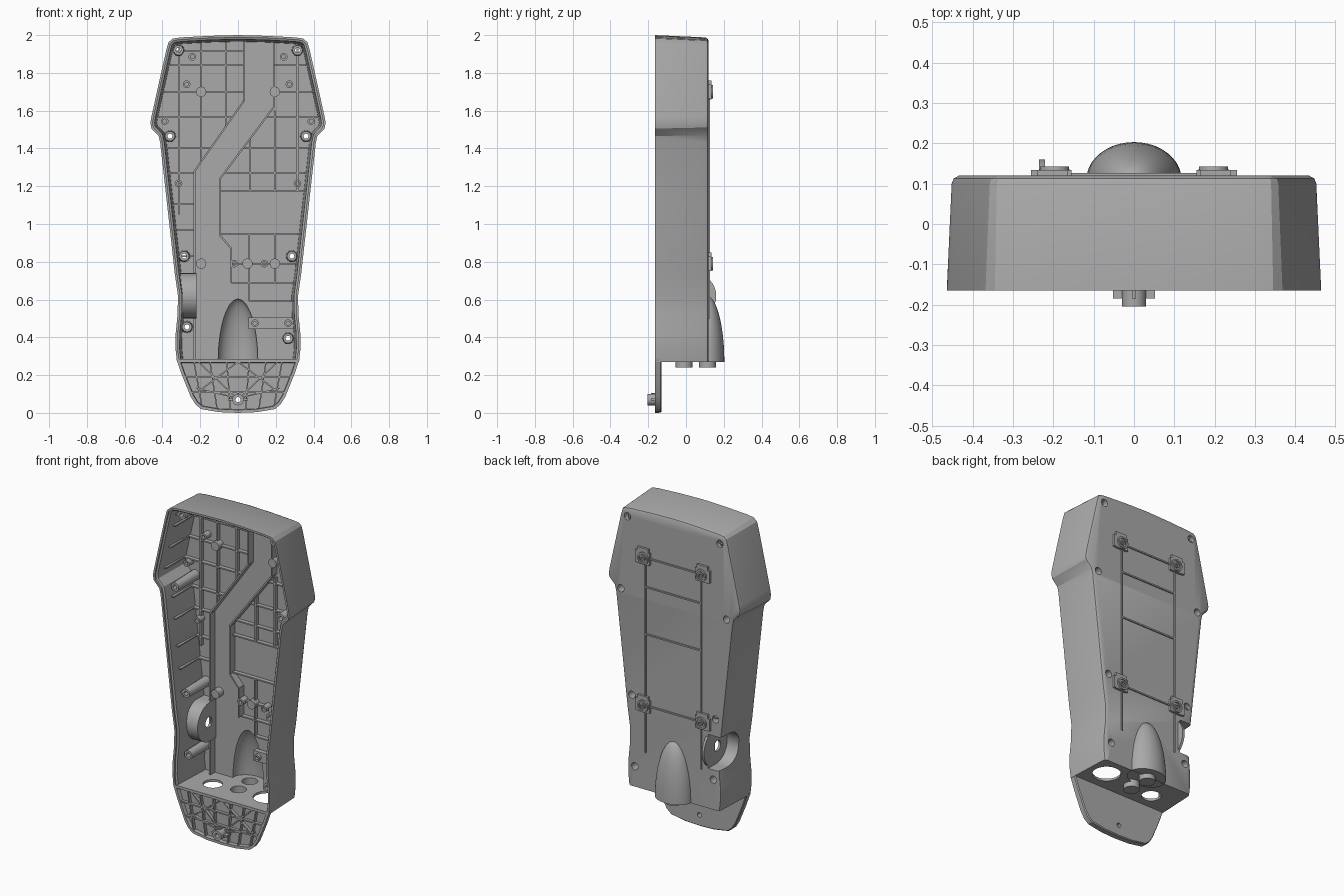
import bpy, bmesh, math
from mathutils import Vector, Matrix

if "Cube" in bpy.data.objects:
    bpy.data.objects.remove(bpy.data.objects["Cube"])

grey = bpy.data.materials.new("housing_grey")
grey.use_nodes = True
colour = (0.4, 0.4, 0.4, 1)
grey.diffuse_color = colour
grey.node_tree.nodes["Principled BSDF"].inputs["Base Color"].default_value = colour


def finish(name, bm, angle=30):
    bmesh.ops.recalc_face_normals(bm, faces=bm.faces)
    mesh = bpy.data.meshes.new(name)
    bm.to_mesh(mesh)
    bm.free()
    mesh.materials.append(grey)
    ob = bpy.data.objects.new(name, mesh)
    bpy.context.collection.objects.link(ob)
    smooth(ob, angle)
    return ob


def smooth(ob, angle=30):
    bpy.ops.object.select_all(action="DESELECT")
    ob.select_set(True)
    bpy.context.view_layer.objects.active = ob
    bpy.ops.object.shade_smooth_by_angle(angle=math.radians(angle))


def combine(ob, other, operation):
    mod = ob.modifiers.new("cut", "BOOLEAN")
    mod.object, mod.operation, mod.solver = other, operation, "EXACT"
    bpy.context.view_layer.objects.active = ob
    bpy.ops.object.modifier_apply(modifier=mod.name)
    bpy.data.objects.remove(other)


def closed(half):
    return half + [(-x, z) for x, z in reversed(half) if x > 0.001]


def inset(points, d):
    # Clockwise outline moved inward by mitred normals
    pts = [Vector(p) for p in points]
    out = []
    for i, p in enumerate(pts):
        a = (p - pts[i - 1]).normalized()
        b = (pts[(i + 1) % len(pts)] - p).normalized()
        na, nb = Vector((a.y, -a.x)), Vector((b.y, -b.x))
        out.append(p + (na + nb) * d / (1 + na.dot(nb)))
    return out


def clip(bm, z, upper=True):
    n = (0, 0, 1 if upper else -1)
    cut = bmesh.ops.bisect_plane(bm, geom=bm.verts[:] + bm.edges[:] + bm.faces[:],
                                 plane_co=(0, 0, z), plane_no=n, clear_inner=True)
    edges = [e for e in cut["geom_cut"] if isinstance(e, bmesh.types.BMEdge)]
    bmesh.ops.edgeloop_fill(bm, edges=edges)


def loft(outline, sections):
    bm = bmesh.new()
    rings = [[bm.verts.new((p.x, y, p.y)) for p in inset(outline, d)] for y, d in sections]
    for r, s in zip(rings, rings[1:]):
        for i in range(len(r)):
            bm.faces.new((r[i - 1], r[i], s[i], s[i - 1]))
    bm.faces.new(rings[0])
    bm.faces.new(rings[-1])
    bmesh.ops.recalc_face_normals(bm, faces=bm.faces)
    return bm


def dome(size, z):
    bm = bmesh.new()
    m = Matrix.Translation((0, 0.11, 0.27)) @ Matrix.Diagonal((*size, 1))
    bmesh.ops.create_uvsphere(bm, u_segments=40, v_segments=24, radius=1, matrix=m)
    clip(bm, z)
    return bm


def cylinder(bm, centre, r, length, axis):
    rot = Matrix.Rotation(math.pi / 2, 4, axis) if axis in "XY" else Matrix()
    bmesh.ops.create_cone(bm, cap_ends=True, segments=32, radius1=r, radius2=r, depth=length,
                          matrix=Matrix.Translation(centre) @ rot)


def bar(bm, p, q, width, y0, y1):
    # Box running between two points of the front plane
    p, q = Vector(p), Vector(q)
    mid, d = (p + q) / 2, q - p
    m = (Matrix.Translation((mid.x, (y0 + y1) / 2, mid.y))
         @ Matrix.Rotation(-math.atan2(d.y, d.x), 4, "Y")
         @ Matrix.Diagonal((d.length, abs(y1 - y0), width, 1)))
    bmesh.ops.create_cube(bm, size=1, matrix=m)


def path(bm, pts, width, y0, y1):
    for p, q in zip(pts, pts[1:]):
        bar(bm, p, q, width, y0, y1)


def lathe(bm, x, z, profile, n=24):
    # Closed ring of (radius, depth) points turned about the y direction
    rings = []
    for k in range(n):
        a = math.tau * k / n
        rings.append([bm.verts.new((x + r * math.cos(a), y, z + r * math.sin(a))) for r, y in profile])
    for k in range(n):
        r, s = rings[k - 1], rings[k]
        for i in range(len(profile)):
            bm.faces.new((r[i - 1], r[i], s[i], s[i - 1]))


def interp(pts, z):
    # x on a descending polyline at height z
    for (x0, z0), (x1, z1) in zip(pts, pts[1:]):
        if z0 >= z >= z1:
            return x0 + (x1 - x0) * (z0 - z) / (z0 - z1)
    return pts[-1][0]


upper = [(0, 2.0), (.15, 1.996), (.3, 1.988), (.345, 1.982), (.368, 1.962), (.38, 1.92),
         (.425, 1.72), (.458, 1.57), (.464, 1.535), (.458, 1.505), (.42, 1.465), (.412, 1.43),
         (.375, 1.1), (.335, .74), (.318, .62), (.32, .52), (.33, .42), (.331, .34), (.32, .24)]
lower = [(0, .283), (.326, .283), (.297, .2), (.25, .085), (.225, .045), (.195, .02), (.1, .004), (0, 0)]
screws = [(-.315, 1.92), (.315, 1.92), (-.36, 1.465), (.36, 1.465),
          (-.285, .83), (.285, .83), (-.27, .455), (.265, .395)]

# Deep tray with rounded back edge and bullet-shaped bulge
body = loft(closed(upper), [(-.165, 0), (.1, .012), (.113, .017), (.12, .03)])
clip(body, .27)
shell = finish("tray_shell", body)
combine(shell, finish("bulge", dome((.118, .093, .35), .27)), "UNION")
cavity = loft(closed(upper), [(-.2, .012), (-.155, .012), (-.15, .022), (.1, .034)])
clip(cavity, .284)
combine(shell, finish("cavity", cavity), "DIFFERENCE")
combine(shell, finish("bulge_hollow", dome((.106, .081, .335), .284)), "DIFFERENCE")


# Side pocket: round-ended housing, hollowed from the back and side
def pocket(r, x0, x1, back):
    bm = bmesh.new()
    cylinder(bm, ((x0 + x1) / 2, .04, .62), r, x1 - x0, "Y")
    ob = finish("pocket", bm)
    bm = bmesh.new()
    bar(bm, (x0, .62), (x1, .62), r * 2, .04, back)
    combine(ob, finish("pocket_back", bm), "UNION")
    return ob


combine(shell, pocket(.12, -.305, -.22, .112), "UNION")
combine(shell, pocket(.105, -.6, -.235, .3), "DIFFERENCE")

# Openings: pocket hole, shelf holes, screw recesses
holes = bmesh.new()
cylinder(holes, (-.22, .03, .62), .032, .1, "Y")
for x, y, r in [(-.15, -.03, .055), (.01, -.01, .045), (0, .115, .045), (.2, 0, .08)]:
    cylinder(holes, (x, y, .28), r, .08, "Z")
for x, z in screws:
    cylinder(holes, (x, .12, z), .022, .1, "X")
combine(shell, finish("openings", holes), "DIFFERENCE")
smooth(shell)

# Thin lower plate with a shallow recess
plate = finish("lower_plate", loft(closed(lower), [(-.165, 0), (-.136, .001), (-.13, .006)]))
combine(plate, finish("plate_recess", loft(closed(lower), [(-.2, .012), (-.142, .018)])), "DIFFERENCE")
bm = bmesh.new()
cylinder(bm, (0, -.14, .07), .014, .1, "X")
combine(plate, finish("plate_hole", bm), "DIFFERENCE")
smooth(plate)

bm = bmesh.new()
for z in (.19, .11):
    w = interp(lower[1:], z) - .012
    bar(bm, (-w, z), (w, z), .008, -.16, -.14)
for s in (-1, 1):
    for p, q in [((.06, .28), (.04, .015)), ((.15, .28), (.11, .015)), ((.235, .28), (.19, .03)),
                 ((0, .27), (.2, .12)), ((.02, .09), (.21, .27)), ((.01, .08), (.22, .13))]:
        bar(bm, (s * p[0], p[1]), (s * q[0], q[1]), .007, -.16, -.14)
finish("lower_plate_ribs", bm)

bm = bmesh.new()
lathe(bm, 0, .07, [(.03, -.205), (.03, -.135), (.014, -.135), (.014, -.205)])
for s in (-1, 1):
    bar(bm, (s * .02, .07), (s * .052, .07), .01, -.185, -.14)
bar(bm, (0, .095), (0, .105), .01, -.185, -.14)
finish("lower_screw_post", bm)

# Cable channel walls across the tray floor
left = [(.03, 1.97), (.03, 1.65), (-.23, 1.28), (-.23, .285)]
right = [(.19, 1.96), (.19, 1.62), (-.095, 1.24), (-.095, .94), (-.035, .87), (-.035, .69)]
bm = bmesh.new()
path(bm, left, .009, .055, .102)
path(bm, right, .009, .055, .102)
finish("channel_walls", bm)

# Floor rib grid, with low fins carried up the side walls
bm = bmesh.new()
rows = {-1: [1.915, 1.84, 1.7, 1.565, 1.4, 1.27, 1.105, .97, .83],
        1: [1.84, 1.7, 1.565, 1.4, 1.27, 1.175, .945, .79, .69, .59]}
for s, heights in rows.items():
    for z in heights:
        w = interp(upper[3:], z)
        inner = interp(left if s < 0 else right, z) if z > .6 else .06
        bar(bm, (inner, z), (s * (w - .03), z), .008, .075, .102)
        bar(bm, (s * (w - .042), z), (s * (w - .016), z), .008, -.1, .1)
for x, z0, z1 in [(-.31, 1.05, 1.95), (-.195, 1.33, 1.96), (-.065, 1.52, 1.96), (.065, 1.175, 1.45),
                  (.195, 1.175, 1.6), (.315, 1.175, 1.95), (.06, .59, .945), (.195, .69, .945)]:
    bar(bm, (x, z0), (x, z1), .008, .075, .102)
finish("floor_ribs", bm)

# Long hollow screw posts
bm = bmesh.new()
for x, z in screws:
    lathe(bm, x, z, [(.026, -.1), (.031, .1), (.031, .112), (.022, .112), (.022, .06), (.013, .06), (.013, -.1)])
finish("screw_posts", bm)

# Small ring bosses, round studs and a mounting bar on the floor
bm = bmesh.new()
small = [(-.02, .79), (.14, .79), (.09, .475), (.265, .475)]
for x, z in [(.242, 1.885), (.272, 1.74), (.388, 1.545), (.315, 1.215)]:
    small += [(x, z), (-x, z)]
for x, z in small:
    lathe(bm, x, z, [(.02, .05), (.02, .105), (.01, .105), (.01, .05)], 16)
for x, z in [(-.195, 1.7), (.195, 1.7), (-.195, .79), (.195, .79), (.05, .79)]:
    cylinder(bm, (x, .08, z), .027, .05, "X")
bar(bm, (.055, .475), (.305, .475), .062, .07, .102)
finish("floor_bosses", bm)

# Raised lines and four mounting pads on the back
bm = bmesh.new()
for s in (-1, 1):
    bar(bm, (s * .19, 1.7), (s * .19, .5), .009, .115, .127)
for z in (1.7, 1.52, 1.23, .79):
    bar(bm, (-.19, z), (.19, z), .009, .115, .127)
finish("back_lines", bm)

bm = bmesh.new()
for s in (-1, 1):
    for z in (1.7, .79):
        bar(bm, (s * .155, z), (s * .255, z), .075, .115, .134)
        bar(bm, (s * .165, z + .01), (s * .24, z + .01), .1, .115, .134)
        lathe(bm, s * .197, z, [(.038, .12), (.036, .143), (.026, .143), (.026, .136),
                                (.016, .136), (.016, .143), (.008, .143), (.008, .12)])
finish("mounting_pads", bm)
